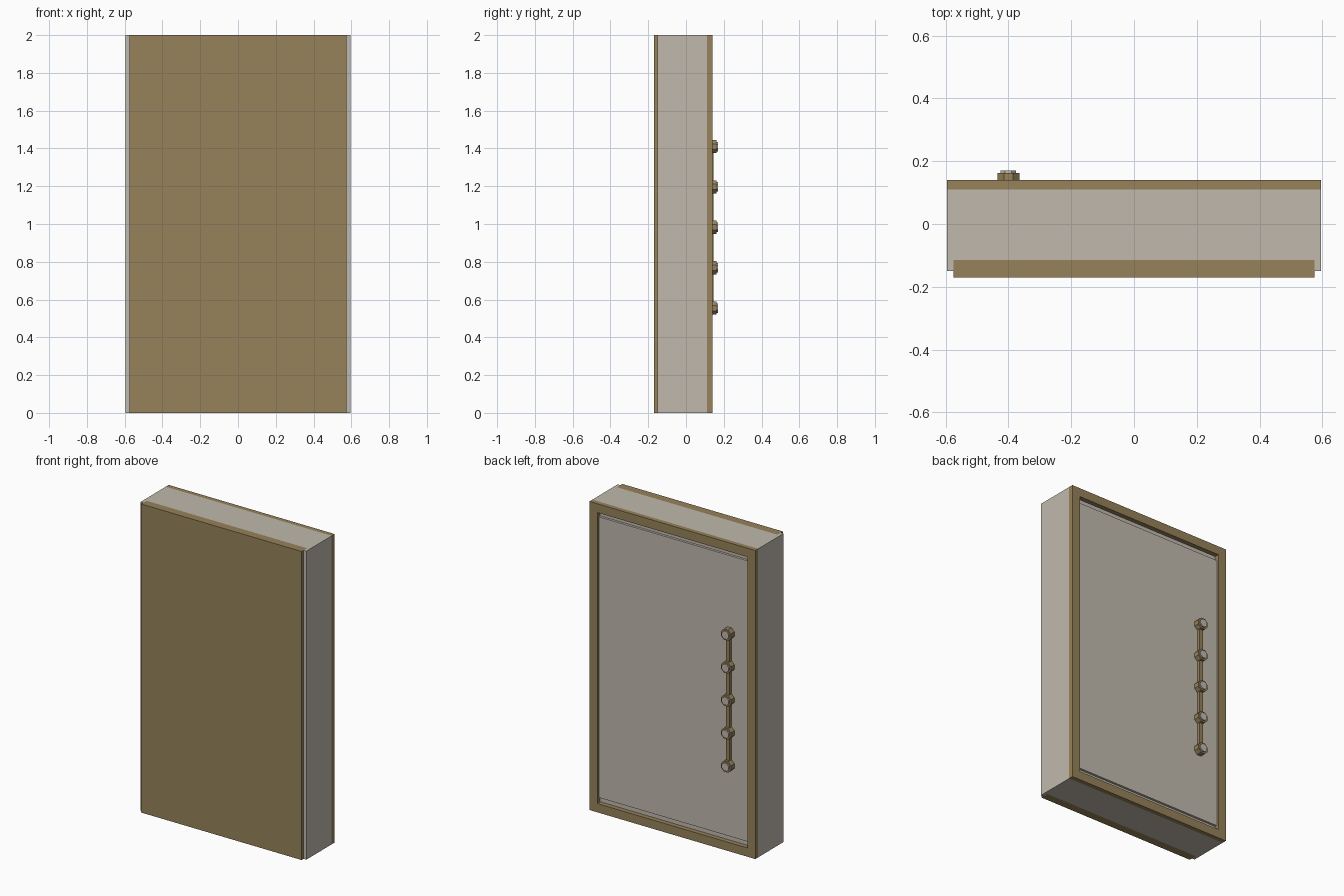
import bpy, math

if "Cube" in bpy.data.objects:
    bpy.data.objects.remove(bpy.data.objects["Cube"])


def material(name, rgb):
    m = bpy.data.materials.new(name)
    m.diffuse_color = (*rgb, 1.0)
    m.use_nodes = True
    m.node_tree.nodes["Principled BSDF"].inputs["Base Color"].default_value = m.diffuse_color
    return m


BROWN = material("brown wood", (0.305, 0.223, 0.102))
GREY = material("warm grey", (0.527, 0.485, 0.418))


def box(name, x, y, z, mat):
    """Box from (min, max) ranges on each axis."""
    xs, ys, zs = x, y, z
    verts = [(a, b, c) for a in xs for b in ys for c in zs]
    faces = [(0, 1, 3, 2), (4, 6, 7, 5), (0, 4, 5, 1),
             (2, 3, 7, 6), (0, 2, 6, 4), (1, 5, 7, 3)]
    me = bpy.data.meshes.new(name)
    me.from_pydata(verts, [], faces)
    me.materials.append(mat)
    ob = bpy.data.objects.new(name, me)
    bpy.context.collection.objects.link(ob)
    return ob


def octagon(name, x, z, y0, y1, r, mat):
    """Eight-sided disc whose axis runs along y, flat side up."""
    bpy.ops.mesh.primitive_cylinder_add(
        vertices=8, radius=r, depth=y1 - y0,
        location=(x, (y0 + y1) / 2, z),
        rotation=(math.pi / 2, math.pi / 8, 0))
    ob = bpy.context.object
    ob.name = name
    ob.data.materials.append(mat)
    return ob


W, H = 0.595, 2.0        # half width and height
FRAME = 0.057            # frame bar width

# grey body and the brown front panel let into it
box("body", (-W, W), (-0.115, 0.11), (0, H), GREY)
for s, side in ((-1, "left"), (1, "right")):
    box("body_edge_" + side, sorted((s * 0.575, s * W)), (-0.15, -0.115), (0, H), GREY)
box("front_panel", (-0.575, 0.575), (-0.17, -0.115), (0, H), BROWN)

# raised frame around the back
for s, side in ((-1, "left"), (1, "right")):
    box("frame_" + side, sorted((s * (W - FRAME), s * W)), (0.11, 0.14), (0, H), BROWN)
for z0, side in ((0, "bottom"), (H - FRAME, "top")):
    box("frame_" + side, (-W + FRAME, W - FRAME), (0.11, 0.14), (z0, z0 + FRAME), BROWN)

# door plate inside the frame
box("door_plate", (-W + FRAME, W - FRAME), (0.11, 0.125), (0.09, 1.91), GREY)

# handle rail with five octagonal knobs
HX = -0.4
box("handle_rail", (HX - 0.013, HX + 0.013), (0.12, 0.145), (0.555, 1.41), BROWN)
for i in range(5):
    z = 0.555 + i * 0.21375
    octagon(f"knob_{i + 1}", HX, z, 0.12, 0.162, 0.038, BROWN)
    octagon(f"knob_cap_{i + 1}", HX, z, 0.16, 0.17, 0.027, GREY)
